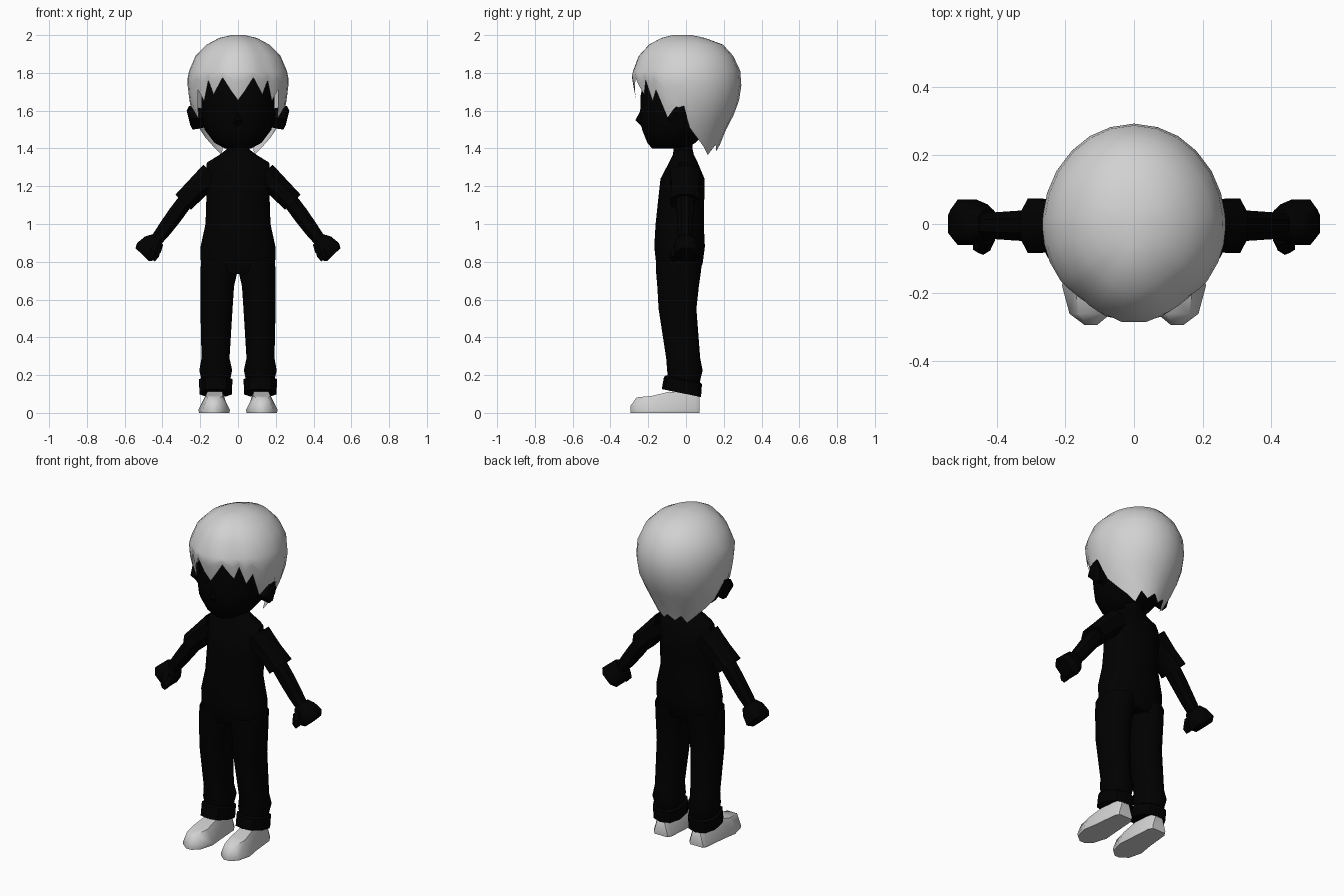
import bpy, bmesh, math
from mathutils import Vector

if "Cube" in bpy.data.objects:
    bpy.data.objects.remove(bpy.data.objects["Cube"])


def material(name, v):
    m = bpy.data.materials.new(name)
    m.diffuse_color = (v, v, v, 1)
    m.use_nodes = True
    m.node_tree.nodes["Principled BSDF"].inputs["Base Color"].default_value = m.diffuse_color
    return m


DARK = material("near black", 0.0)
LIGHT = material("light grey", 0.64)


def finish(name, bm, mat, mirror=False, angle=40):
    bmesh.ops.remove_doubles(bm, verts=bm.verts, dist=0.0005)
    bmesh.ops.recalc_face_normals(bm, faces=bm.faces)
    me = bpy.data.meshes.new(name)
    bm.to_mesh(me)
    bm.free()
    me.materials.append(mat)
    ob = bpy.data.objects.new(name, me)
    bpy.context.collection.objects.link(ob)
    bpy.ops.object.select_all(action='DESELECT')
    ob.select_set(True)
    bpy.context.view_layer.objects.active = ob
    bpy.ops.object.shade_smooth_by_angle(angle=math.radians(angle))
    if mirror:
        ob.modifiers.new("mirror", 'MIRROR').use_mirror_merge = False
    return ob


def loft(name, rings, mat, mirror=False, angle=40, caps=(True, True)):
    """Skin a list of point rings and cap the chosen ends."""
    bm = bmesh.new()
    rows = [[bm.verts.new(p) for p in r] for r in rings]
    n = len(rows[0])
    for a, b in zip(rows, rows[1:]):
        for i in range(n):
            j = (i + 1) % n
            bm.faces.new((a[i], a[j], b[j], b[i]))
    for row, cap in zip((rows[0], rows[-1]), caps):
        if cap:
            bm.faces.new(row)
    return finish(name, bm, mat, mirror, angle)


def ring(c, u, v, n=12, power=0.95):
    """Rounded ring around c with half axes u and v."""
    pts = []
    for i in range(n):
        a = 2 * math.pi * (i + 0.5) / n
        s, t = math.cos(a), math.sin(a)
        s = math.copysign(abs(s) ** power, s)
        t = math.copysign(abs(t) ** power, t)
        pts.append(Vector(c) + Vector(u) * s + Vector(v) * t)
    return pts


def level(z, cx, rx, yf, yb, n=12, power=0.97, tilt=0):
    """Horizontal ring given by its half width, front and back."""
    k = math.cos(math.pi / n) ** -power
    cy, ry = (yf + yb) / 2, (yb - yf) / 2 * k
    return ring((cx, cy, z + tilt * cy), (rx * k, 0, 0), (0, ry, tilt * ry), n, power)


def limb(x, z, u, v, y=-0.005, n=8, power=0.85):
    """Ring across the arm, which slopes down and outward."""
    return ring((x, y, z), (u * 0.72, 0, u * 0.69), (0, v, 0), n, power)


# Torso and neck
loft("torso", [level(z, 0, rx, f, b) for z, rx, f, b in [
    (0.735, 0.19, -0.14, 0.06), (0.79, 0.197, -0.158, 0.088), (0.88, 0.198, -0.168, 0.1),
    (1.0, 0.172, -0.161, 0.094), (1.15, 0.167, -0.145, 0.097),
    (1.24, 0.174, -0.135, 0.098), (1.325, 0.165, -0.09, 0.062),
    (1.365, 0.1, -0.07, 0.042), (1.395, 0.06, -0.065, 0.035),
    (1.45, 0.058, -0.065, 0.035)]], DARK, caps=(True, False))

# Trouser legs
loft("trouser_leg", [level(z, cx, rx, f, b) for z, cx, rx, f, b in [
    (0.80, 0.1, 0.096, -0.158, 0.085), (0.74, 0.102, 0.097, -0.158, 0.078),
    (0.67, 0.11, 0.089, -0.152, 0.068), (0.55, 0.114, 0.085, -0.145, 0.055),
    (0.29, 0.119, 0.074, -0.105, 0.075), (0.225, 0.118, 0.087, -0.1, 0.088),
    (0.15, 0.117, 0.07, -0.092, 0.07)]], DARK, True, caps=(False, False))

# Rolled cuffs, higher at the front
loft("trouser_cuff", [level(z, 0.118, rx, f, b, 10, 0.88, -0.2) for z, rx, f, b in [
    (0.11, 0.065, -0.1, 0.06), (0.1, 0.086, -0.124, 0.075),
    (0.168, 0.088, -0.112, 0.08), (0.178, 0.07, -0.1, 0.07)]], DARK, True)

# Shoes: trapezoid sections from heel to pointed toe
shoe = []
for y, cx, w, h in [(0.072, 0.12, 0.045, 0.085), (0.05, 0.12, 0.06, 0.105),
                    (-0.09, 0.122, 0.072, 0.112), (-0.18, 0.126, 0.084, 0.09),
                    (-0.262, 0.128, 0.06, 0.082), (-0.295, 0.126, 0.018, 0.035)]:
    lip = 0.015
    shoe.append([(cx + sx * w, y, z) for sx, z in [
        (-0.95, 0), (-1, lip), (-0.55, h), (0.55, h), (1, lip), (0.95, 0)]])
loft("shoe", shoe, LIGHT, True, 50)

# Sleeves, forearms and hands
loft("sleeve", [limb(x, z, u, v) for x, z, u, v in [
    (0.13, 1.262, 0.08, 0.085), (0.22, 1.187, 0.064, 0.076),
    (0.29, 1.115, 0.062, 0.085), (0.28, 1.122, 0.045, 0.055)]],
    DARK, True, caps=(False, True))
loft("forearm", [limb(x, z, u, v) for x, z, u, v in [
    (0.275, 1.125, 0.045, 0.05), (0.335, 1.045, 0.046, 0.046),
    (0.39, 0.97, 0.042, 0.042), (0.43, 0.918, 0.036, 0.038)]],
    DARK, True, caps=(False, False))
loft("hand", [limb(x, z, u, v, y, 8, 0.65) for x, z, u, v, y in [
    (0.425, 0.918, 0.042, 0.042, 0), (0.45, 0.893, 0.062, 0.06, 0),
    (0.487, 0.853, 0.07, 0.07, 0.005), (0.507, 0.838, 0.052, 0.048, 0)]], DARK, True)
loft("thumb", [limb(x, z, u, v, y, 6) for x, z, u, v, y in [
    (0.425, 0.89, 0.03, 0.025, -0.035), (0.44, 0.845, 0.032, 0.028, -0.062),
    (0.455, 0.815, 0.022, 0.02, -0.064)]], DARK, True)

# Head, with the chin forward
loft("head", [level(z, 0, rx, f, b, 16, 0.95) for z, rx, f, b in [
    (1.40, 0.07, -0.18, 0.0), (1.43, 0.125, -0.205, 0.05),
    (1.5, 0.177, -0.233, 0.12), (1.58, 0.194, -0.243, 0.18),
    (1.68, 0.194, -0.24, 0.21), (1.78, 0.187, -0.222, 0.21),
    (1.88, 0.14, -0.16, 0.16)]], DARK)

# Nose
bm = bmesh.new()
base = [bm.verts.new(p) for p in [(0, -0.235, 1.61), (-0.028, -0.23, 1.535),
                                  (0, -0.225, 1.505), (0.028, -0.23, 1.535)]]
tip = bm.verts.new((0, -0.268, 1.55))
for i in range(4):
    bm.faces.new((base[i], base[(i + 1) % 4], tip))
finish("nose", bm, DARK)

# Ears: side outline stepped outward
outline = [(-0.07, 1.53), (-0.1, 1.56), (-0.065, 1.61), (-0.01, 1.625),
           (0.005, 1.57), (-0.01, 1.505), (-0.045, 1.50)]
ear = []
for x, s in [(0.17, 0.75), (0.225, 0.95), (0.25, 1.0), (0.262, 0.6)]:
    ear.append([(x + (z - 1.56) * 0.15, -0.045 + (y + 0.045) * s,
                 1.56 + (z - 1.56) * s) for y, z in outline])
loft("ear", ear, DARK, True)

# Hair: dome profile (height, half width, front, back)
PROFILE = [(2.0, 0.035, 0.07, 0.03), (1.985, 0.1, 0.13, 0.1),
           (1.95, 0.165, 0.195, 0.195), (1.89, 0.225, 0.25, 0.25),
           (1.79, 0.268, 0.288, 0.297), (1.72, 0.266, 0.277, 0.292),
           (1.62, 0.252, 0.255, 0.275), (1.5, 0.205, 0.24, 0.212),
           (1.36, 0.125, 0.2, 0.155)]
# Lower edge (degrees from the front, height): pointed locks
EDGE = [(0, 1.655), (8, 1.705), (18, 1.775), (24, 1.73), (31, 1.685), (38, 1.76),
        (46, 1.65), (54, 1.71), (67, 1.56), (78, 1.62), (88, 1.61), (95, 1.51),
        (108, 1.455), (122, 1.41), (137, 1.365), (151, 1.42), (165, 1.385), (180, 1.42)]


def hair_point(deg, z):
    for p, q in zip(PROFILE, PROFILE[1:]):
        if z >= q[0]:
            break
    t = (z - p[0]) / (q[0] - p[0])
    w, f, b = (p[i] + (q[i] - p[i]) * t for i in (1, 2, 3))
    a = math.radians(deg)
    depth = f if math.cos(a) > 0 else b
    # The fringe narrows toward the middle of the forehead
    k = 1 - 0.05 * max(0, 1 - abs(abs(deg) - 36) / 26)
    return Vector((w * math.sin(a) * k, -depth * math.cos(a) * k, z))


bm = bmesh.new()
columns = []
for deg, low in EDGE + [(-d, e) for d, e in EDGE[-2:0:-1]]:
    heights = [p[0] for p in PROFILE[:4]]
    heights += [1.81 + (low - 1.81) * i / 5 for i in range(6)]
    columns.append([bm.verts.new(hair_point(deg, z)) for z in heights])
for a, b in zip(columns, columns[1:] + columns[:1]):
    for i in range(len(a) - 1):
        bm.faces.new((a[i], b[i], b[i + 1], a[i + 1]))
bm.faces.new([c[0] for c in columns])
finish("hair", bm, LIGHT, angle=50)
